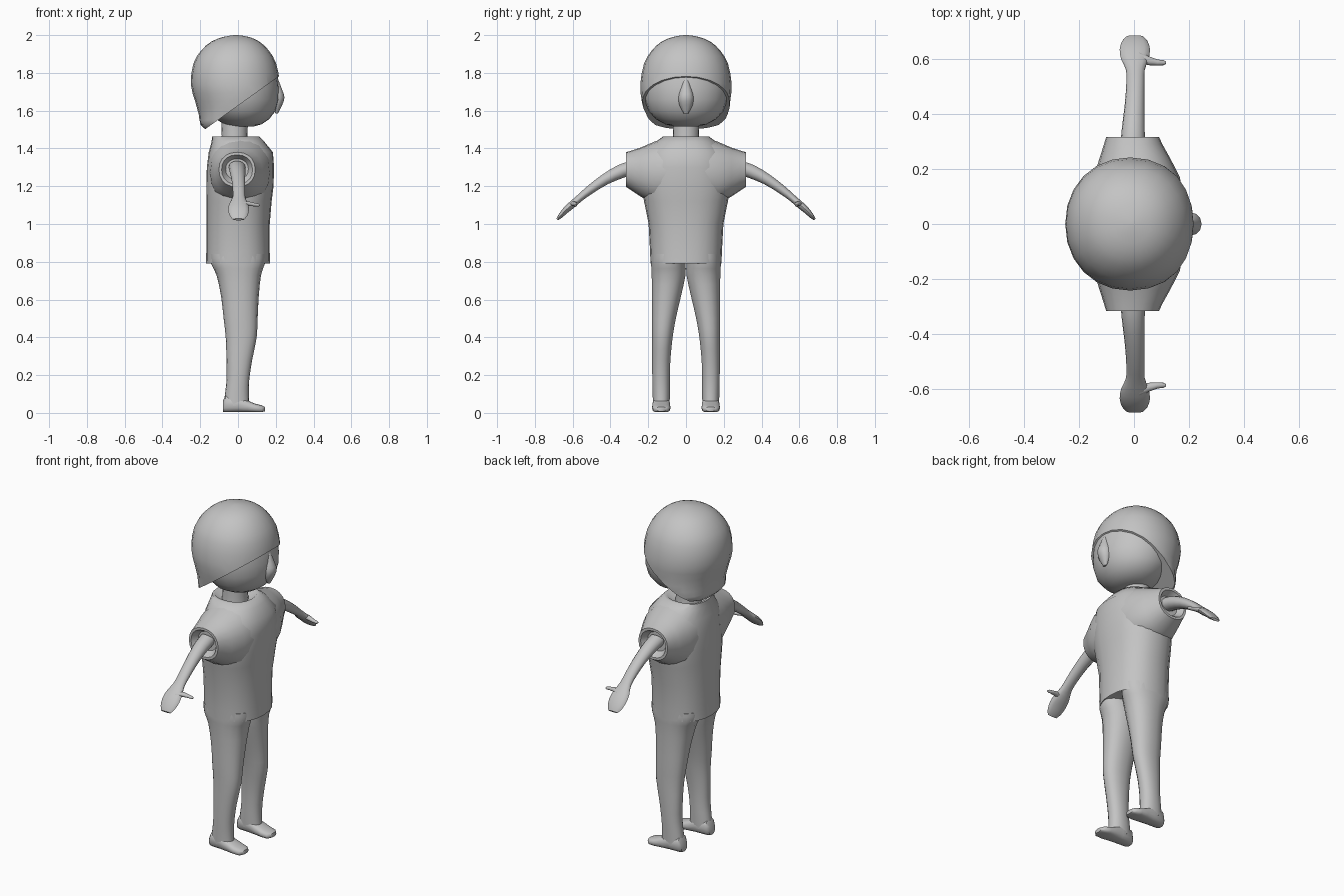
import bpy, bmesh, math
from mathutils import Vector

grey = bpy.data.materials.new("plain grey")
grey.diffuse_color = (0.55, 0.55, 0.55, 1)
X, Y, Z = Vector((1, 0, 0)), Vector((0, 1, 0)), Vector((0, 0, 1))


def spline(rings, steps):
    """Catmull-Rom interpolation between cross-sections."""
    r = [Vector(p) for p in rings]
    out = []
    for i in range(len(r) - 1):
        a, b, c, d = r[max(i - 1, 0)], r[i], r[i + 1], r[min(i + 2, len(r) - 1)]
        for k in range(steps):
            t = k / steps
            out.append(0.5 * (2 * b + (c - a) * t + (2 * a - 5 * b + 4 * c - d) * t * t
                              + (3 * b - a - 3 * c + d) * t ** 3))
    return out + [r[-1]]


def loft(name, rings, u=X, v=Y, sides=20, power=2.0, steps=1, mirror=False, cut=None,
         floor=None, angle=50):
    """Skin rings (cx, cy, cz, half width along u, half width along v)."""
    bm = bmesh.new()
    loops = []
    for cx, cy, cz, a, b in spline(rings, steps):
        loop = []
        for i in range(sides):
            t = 2 * math.pi * i / sides
            c, s = math.cos(t), math.sin(t)
            p = Vector((cx, cy, cz))
            p += u * a * math.copysign(abs(c) ** (2 / power), c)
            p += v * b * math.copysign(abs(s) ** (2 / power), s)
            if floor is not None:
                p.z = max(p.z, floor)
            loop.append(bm.verts.new(p))
        loops.append(loop)
    for p, q in zip(loops, loops[1:]):
        for i in range(sides):
            j = (i + 1) % sides
            bm.faces.new((p[i], p[j], q[j], q[i]))
    bm.faces.new(loops[0])
    bm.faces.new(loops[-1])
    if cut:
        res = bmesh.ops.bisect_plane(bm, geom=bm.verts[:] + bm.edges[:] + bm.faces[:],
                                     plane_co=cut[0], plane_no=cut[1], clear_inner=True)
        edges = [e for e in res["geom_cut"] if isinstance(e, bmesh.types.BMEdge)]
        bmesh.ops.holes_fill(bm, edges=edges)
    bmesh.ops.recalc_face_normals(bm, faces=bm.faces[:])
    me = bpy.data.meshes.new(name)
    bm.to_mesh(me)
    bm.free()
    me.materials.append(grey)
    ob = bpy.data.objects.new(name, me)
    bpy.context.collection.objects.link(ob)
    if mirror:
        ob.modifiers.new("mirror", 'MIRROR').use_axis = (False, True, False)
    bpy.ops.object.select_all(action='DESELECT')
    ob.select_set(True)
    bpy.context.view_layer.objects.active = ob
    bpy.ops.object.shade_smooth_by_angle(angle=math.radians(angle))
    return ob


# shirt body with hem and neck opening
loft("shirt", [(0, 0, .81, .15, .17), (0, 0, .79, .17, .188), (0, 0, .85, .168, .19),
               (0, 0, 1.0, .168, .198), (.005, 0, 1.12, .173, .222), (.01, 0, 1.2, .178, .235),
               (.013, 0, 1.3, .178, .23), (.015, 0, 1.38, .17, .205),
               (0, 0, 1.435, .14, .16), (-.012, 0, 1.463, .125, .122),
               (-.015, 0, 1.463, .11, .105), (-.018, 0, 1.435, .08, .08)], sides=24, power=2.3)

# sleeves with recessed cuffs
loft("sleeves", [(.012, .10, 1.28, .165, .178), (.01, .17, 1.27, .157, .165),
                 (.003, .24, 1.275, .128, .13), (-.003, .29, 1.283, .106, .105),
                 (-.005, .317, 1.288, .096, .092), (-.005, .317, 1.288, .082, .078),
                 (-.005, .28, 1.29, .06, .055)], v=Z, power=2.2, mirror=True)

# arms ending in mitten hands
loft("arms", [(-.005, .27, 1.30, .045, .043), (-.003, .34, 1.28, .042, .039),
              (.002, .43, 1.235, .036, .03), (.005, .51, 1.18, .033, .024),
              (.005, .56, 1.14, .034, .02), (.003, .60, 1.105, .05, .02),
              (.003, .635, 1.075, .055, .018), (.003, .665, 1.043, .046, .013),
              (.003, .682, 1.024, .03, .006)],
     v=Vector((0, .6, .8)), sides=14, steps=2, mirror=True)

# thumbs
loft("thumbs", [(.02, .605, 1.105, .02, .014), (.055, .593, 1.108, .016, .013),
                (.085, .587, 1.103, .011, .01), (.108, .586, 1.10, .009, .008),
                (.116, .586, 1.10, .004, .004)], u=Y, v=Z, sides=10, mirror=True)

# trouser legs
loft("legs", [(0, .094, .84, .145, .09), (0, .094, .79, .142, .092), (.004, .092, .73, .118, .091),
              (.01, .103, .62, .1, .078), (.014, .117, .5, .09, .064), (.017, .125, .4, .082, .055),
              (.007, .131, .28, .068, .049), (0, .132, .18, .06, .047),
              (-.006, .131, .1, .063, .046), (-.008, .131, .04, .068, .045)],
     sides=18, power=2.2, steps=2, mirror=True)

# feet
loft("feet", [(-.08, .131, .035, .028, .03), (-.065, .131, .048, .041, .046),
              (0, .131, .047, .046, .045), (.05, .131, .034, .048, .032),
              (.09, .131, .025, .049, .024), (.125, .131, .02, .044, .02),
              (.142, .131, .02, .026, .012)], u=Y, v=Z, sides=16, power=2.6, mirror=True, floor=.004)

# neck
loft("neck", [(-.018, 0, 1.41, .075, .075), (-.018, 0, 1.47, .068, .068),
              (-.018, 0, 1.57, .072, .072)])

# face
loft("face", [(.02, 0, 1.515, .06, .06), (.025, 0, 1.528, .1, .11), (.025, 0, 1.555, .14, .16),
              (.02, 0, 1.6, .18, .2), (.01, 0, 1.66, .208, .22), (.005, 0, 1.72, .212, .228),
              (0, 0, 1.8, .208, .222), (0, 0, 1.88, .18, .19)], sides=24, angle=70)

# nose
loft("nose", [(.205, 0, 1.585, .006, .012), (.206, 0, 1.63, .028, .035),
              (.206, 0, 1.67, .04, .042), (.203, 0, 1.71, .031, .032),
              (.203, 0, 1.77, .008, .01)], sides=12, steps=2)

# bobbed hair, cut off along a slope from the nape to the forehead
loft("hair", [(-.13, 0, 1.497, .035, .12), (-.09, .005, 1.525, .108, .19),
              (-.03, .005, 1.58, .178, .22), (-.005, 0, 1.65, .222, .234),
              (-.014, 0, 1.74, .236, .242), (-.017, 0, 1.85, .219, .222),
              (-.016, 0, 1.92, .178, .18), (-.014, 0, 1.965, .128, .13),
              (-.01, 0, 1.99, .07, .07), (-.01, 0, 2.0, .01, .01)],
     sides=24, power=2.1, steps=2, cut=((.04, 0, 1.655), (-.58, 0, .81)))
